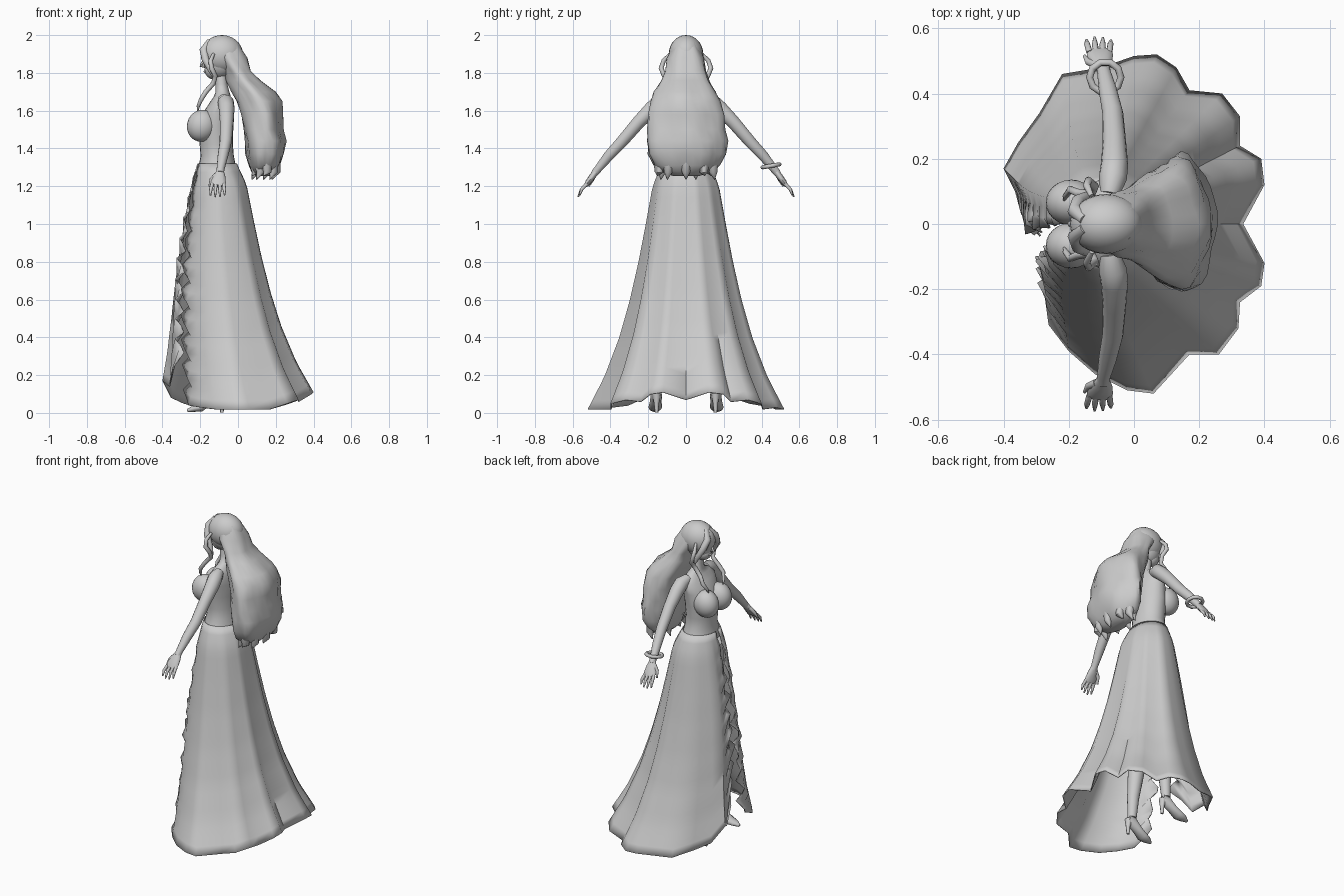
import bpy, math
from mathutils import Vector

grey = bpy.data.materials.new("plain_grey")
grey.diffuse_color = (0.6, 0.6, 0.6, 1)


def finish(ob, angle=50):
    """Shared material and smooth shading."""
    ob.data.materials.clear()
    ob.data.materials.append(grey)
    bpy.ops.object.select_all(action='DESELECT')
    ob.select_set(True)
    bpy.context.view_layer.objects.active = ob
    bpy.ops.object.shade_smooth_by_angle(angle=math.radians(angle))
    return ob


def loft(name, rings, closed=True, caps=True, angle=50):
    """Skin a list of equally long point rings."""
    n = len(rings[0])
    verts = [p for r in rings for p in r]
    faces = []
    for i in range(len(rings) - 1):
        for j in range(n if closed else n - 1):
            k = (j + 1) % n
            faces.append((i * n + j, i * n + k, (i + 1) * n + k, (i + 1) * n + j))
    if caps:
        faces.append(tuple(range(n))[::-1])
        faces.append(tuple((len(rings) - 1) * n + j for j in range(n)))
    me = bpy.data.meshes.new(name)
    me.from_pydata(verts, [], faces)
    ob = bpy.data.objects.new(name, me)
    bpy.context.collection.objects.link(ob)
    bpy.context.view_layer.objects.active = ob
    bpy.ops.object.mode_set(mode='EDIT')
    bpy.ops.mesh.select_all(action='SELECT')
    bpy.ops.mesh.normals_make_consistent(inside=False)
    bpy.ops.object.mode_set(mode='OBJECT')
    return finish(ob, angle)


def tube(name, path, radii, n=10):
    """Tube along a path; a radius may be a (wide, thin) pair."""
    pts = [Vector(p) for p in path]
    rings = []
    for i, p in enumerate(pts):
        t = (pts[min(i + 1, len(pts) - 1)] - pts[max(i - 1, 0)]).normalized()
        ref = Vector((0, 1, 0)) if abs(pts[-1].x - pts[0].x) > 0.12 else Vector((1, 0, 0))
        u = (ref - t * ref.dot(t)).normalized()
        v = t.cross(u)
        r = radii[i]
        a, b = r if isinstance(r, tuple) else (r, r)
        rings.append([p + u * a * math.cos(2 * math.pi * k / n) + v * b * math.sin(2 * math.pi * k / n)
                      for k in range(n)])
    return loft(name, rings)


def body(name, rows, n=24, lump=0.0):
    """Stacked ellipses (z, centre x, half depth, half width), optionally lumpy."""
    rings = []
    for z, cx, rx, ry in rows:
        ring = []
        for k in range(n):
            a = 2 * math.pi * k / n
            m = 1 + lump * math.sin(5 * a + 9 * z) + lump * 0.6 * math.sin(8 * a - 25 * z)
            ring.append((cx + rx * m * math.cos(a), ry * m * math.sin(a), z))
        rings.append(ring)
    return loft(name, rings)


def ball(name, loc, size, rot=0):
    bpy.ops.mesh.primitive_uv_sphere_add(segments=24, ring_count=14, radius=1, location=loc,
                                         rotation=(0, rot, 0))
    ob = bpy.context.object
    ob.name = name
    ob.scale = size
    return finish(ob)


# Skirt: scalloped hem from the overlapping front flap, around the back, to the other slit edge
hem = [(-.31, -.02, .32), (-.345, .04, .24), (-.365, .10, .14), (-.40, .17, .17), (-.355, .25, .08),
       (-.29, .34, .05), (-.22, .46, .03), (-.10, .48, .02), (0, .515, .02), (.07, .52, .02),
       (.13, .48, .03), (.17, .41, .02), (.27, .40, .05), (.325, .33, .07), (.325, .24, .06),
       (.39, .20, .10), (.40, .12, .11), (.335, 0, .07), (.40, -.12, .11), (.39, -.19, .10),
       (.325, -.24, .06), (.32, -.32, .07), (.26, -.40, .05), (.17, -.40, .02), (.06, -.52, .02),
       (-.02, -.51, .02), (-.12, -.46, .02), (-.20, -.39, .03), (-.25, -.30, .04), (-.27, -.20, .08)]
flare = [(0, 0), (.04, .06), (.09, .13), (.25, .225), (.4, .32), (.56, .44), (.71, .58), (.87, .78), (1, 1.0001)]


def flare_at(t):
    for (a, fa), (b, fb) in zip(flare, flare[1:]):
        if t <= b:
            return fa + (fb - fa) * (t - a) / (b - a)
    return 1


rows, rings = 28, []
for i in range(rows + 1):
    t = i / rows
    f = flare_at(t)
    ring = []
    for j, (hx, hy, hz) in enumerate(hem):
        a = math.atan2(hy, hx + .08)
        if j == 0:
            a = math.pi
        elif a < 0:
            a *= 165 / 134
        wx, wy = -.11 + .105 * math.cos(a), .125 * math.sin(a)
        x, y = wx + (hx - wx) * f, wy + (hy - wy) * f
        if math.cos(a) < 0:                       # fuller front panels
            x += .05 * math.cos(a) * math.sin(math.pi * t)
        edge = min(j, len(hem) - 1 - j)
        if edge < 2:                              # ruffled slit edges
            x += .013 * (2 - edge) * math.sin(2.1 * i + j) * min(1, 2 * t)
            y += .010 * (2 - edge) * math.sin(1.5 * i) * min(1, 2 * t)
        ring.append((x, y, 1.32 + (hz - 1.32) * t))
    rings.append(ring)
skirt = loft("skirt", rings, closed=False, caps=False, angle=60)
sol = skirt.modifiers.new("cloth_thickness", 'SOLIDIFY')
sol.thickness = .006

# Torso, bodice and neck
body("torso", [(1.27, -.11, .105, .14), (1.31, -.11, .098, .125), (1.36, -.11, .088, .108),
               (1.42, -.115, .088, .108), (1.50, -.115, .09, .12), (1.58, -.105, .085, .13),
               (1.64, -.09, .062, .14), (1.675, -.083, .045, .105), (1.70, -.082, .036, .05),
               (1.74, -.088, .032, .034), (1.82, -.095, .034, .034)])

# Head, chin and nose
ball("head", (-.10, 0, 1.865), (.084, .073, .095))
ball("jaw", (-.125, 0, 1.815), (.052, .05, .05))
tube("nose", [(-.178, 0, 1.868), (-.190, 0, 1.852), (-.196, 0, 1.838), (-.175, 0, 1.830)],
     [.004, .007, .009, .004], 8)
ball("lips", (-.172, 0, 1.808), (.01, .018, .008))

# Hair: cap, long lumpy mass, loose tips
ball("hair_cap", (-.085, 0, 1.897), (.112, .092, .103))
body("long_hair", [(1.96, -.06, .06, .06), (1.88, -.035, .085, .097), (1.81, 0, .068, .108),
                   (1.76, .03, .09, .125), (1.70, .08, .115, .16), (1.65, .11, .12, .18),
                   (1.58, .125, .112, .198), (1.50, .132, .105, .202), (1.44, .145, .108, .21),
                   (1.37, .143, .10, .205), (1.31, .14, .082, .175), (1.275, .135, .062, .13),
                   (1.255, .13, .035, .07)], 32, .045)
for k in range(9):
    a = 2 * math.pi * k / 9
    x, y = .135 + .055 * math.cos(a), .14 * math.sin(a)
    tube("hair_tip", [(x, y, 1.35), (x + .012, y * 1.05, 1.275), (x - .01, y * 1.1, 1.235 + .02 * (k % 2))],
         [.035, .022, .002], 8)

for s in (1, -1):
    # Fringe and curled face locks
    tube("fringe", [(-.15, s * .012, 1.965), (-.182, s * .04, 1.92), (-.172, s * .07, 1.87),
                    (-.14, s * .085, 1.81), (-.12, s * .085, 1.76)], [.018, .022, .02, .016, .003])
    tube("curled_lock", [(-.13, s * .085, 1.90), (-.145, s * .118, 1.865), (-.14, s * .132, 1.825),
                         (-.12, s * .115, 1.785), (-.13, s * .09, 1.745), (-.17, s * .095, 1.70),
                         (-.195, s * .105, 1.66), (-.21, s * .085, 1.625), (-.215, s * .07, 1.59)],
         [.008, .012, .013, .013, .013, .013, .012, .009, .002], 8)
    # Bust
    ball("bust", (-.192, s * .066, 1.52), (.078, .07, .085), .25)
    # Arm with shoulder
    tube("arm", [(-.075, s * .09, 1.66), (-.065, s * .14, 1.645), (-.06, s * .18, 1.61), (-.06, s * .25, 1.54),
                 (-.065, s * .34, 1.435), (-.08, s * .41, 1.36), (-.092, s * .465, 1.292),
                 (-.095, s * .485, 1.268)],
         [.03, .043, .042, .036, .032, .028, .021, .02], 14)
    # Hand
    tube("palm", [(-.094, s * .475, 1.28), (-.098, s * .495, 1.252), (-.104, s * .518, 1.222),
                  (-.107, s * .532, 1.202)], [(.02, .017), (.032, .017), (.04, .015), (.038, .01)], 12)
    for k in range(4):
        d = (k - 1.5) * .02
        e = .008 * abs(k - 1.4)
        tube("finger", [(-.106 + d, s * .525, 1.212), (-.108 + d * 1.2, s * .553, 1.183),
                        (-.108 + d * 1.25, s * (.575 - e), 1.14 + e)], [.010, .009, .004], 8)
    tube("thumb", [(-.115, s * .487, 1.262), (-.14, s * .497, 1.235), (-.152, s * .515, 1.20)],
         [.013, .011, .005], 8)
    # Leg
    tube("leg", [(-.11, s * .075, 1.2), (-.12, s * .09, .95), (-.13, s * .11, .62), (-.125, s * .125, .45),
                 (-.115, s * .145, .25), (-.115, s * .155, .12)], [.085, .078, .052, .052, .036, .027], 14)
    # High-heeled shoe
    tube("shoe", [(-.085, s * .155, .105), (-.115, s * .157, .095), (-.16, s * .16, .06),
                  (-.20, s * .163, .03), (-.235, s * .165, .022), (-.268, s * .166, .012)],
         [(.022, .028), (.03, .038), (.031, .026), (.036, .024), (.03, .017), (.008, .008)], 12)
    tube("shoe_heel", [(-.09, s * .156, .10), (-.085, s * .156, .05), (-.085, s * .156, .002)],
         [.024, .013, .009], 8)

# Bracelet on one wrist
bpy.ops.mesh.primitive_torus_add(location=(-.088, .45, 1.308), major_radius=.048, minor_radius=.011,
                                 major_segments=10, minor_segments=8, rotation=(math.radians(10), 0, 0))
bpy.context.object.name = "bracelet"
finish(bpy.context.object)
